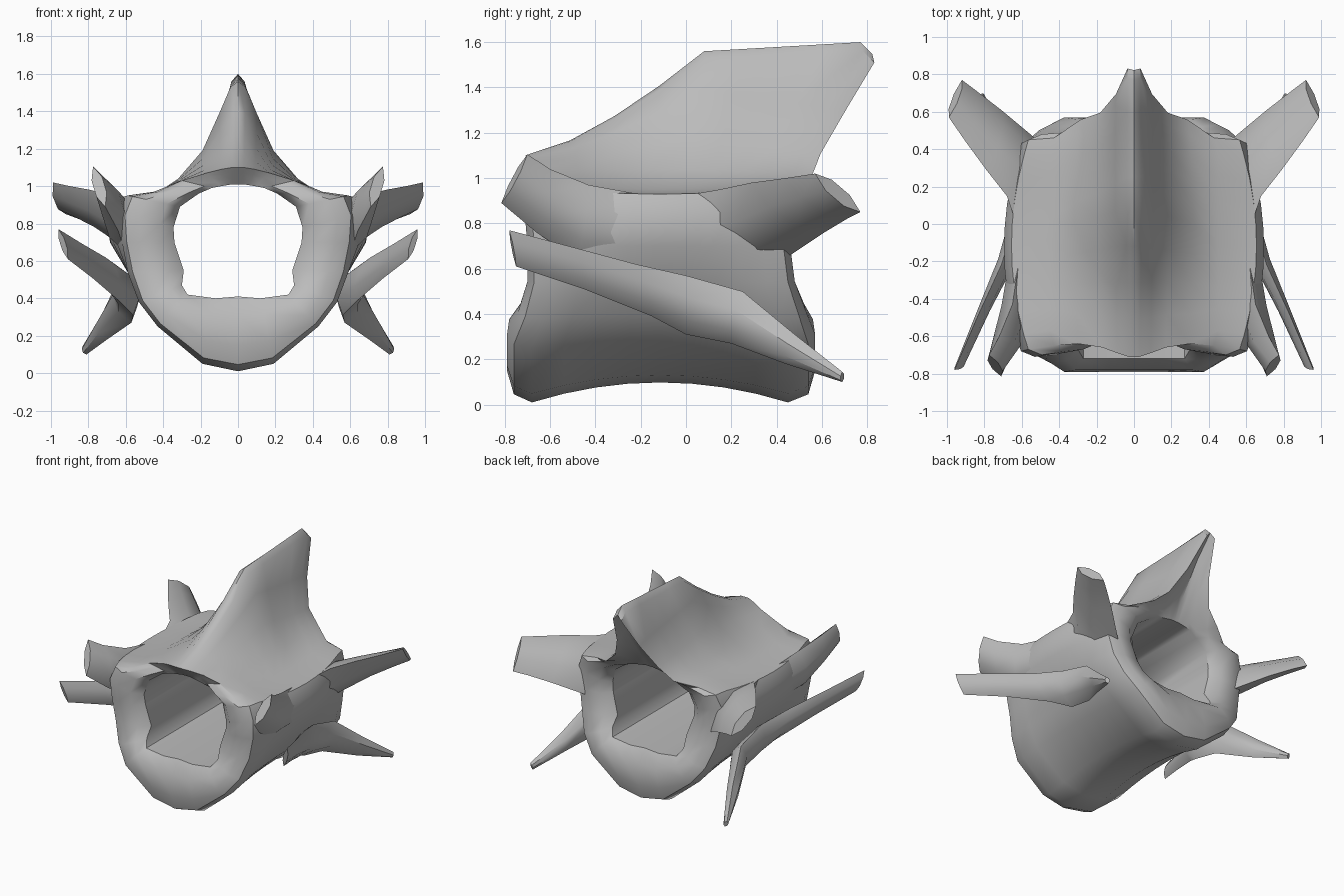
import bpy, bmesh, math
from mathutils import Vector

cube = bpy.data.objects.get("Cube")
if cube:
    bpy.data.objects.remove(cube, do_unlink=True)

bone = bpy.data.materials.new("bone_grey")
bone.use_nodes = True
bone.diffuse_color = (0.5, 0.5, 0.5, 1)
bone.node_tree.nodes["Principled BSDF"].inputs["Base Color"].default_value = (0.5, 0.5, 0.5, 1)


def loft(name, rings, closed=False, angle=40):
    """Skin a list of equal point rings; closed joins last to first."""
    bm = bmesh.new()
    rows = [[bm.verts.new(p) for p in ring] for ring in rings]
    n = len(rows[0])
    pairs = list(zip(rows, rows[1:] + rows[:1])) if closed else list(zip(rows, rows[1:]))
    for a, b in pairs:
        for i in range(n):
            j = (i + 1) % n
            bm.faces.new((a[i], a[j], b[j], b[i]))
    if not closed:
        bm.faces.new(rows[0])
        bm.faces.new(rows[-1])
    bmesh.ops.recalc_face_normals(bm, faces=bm.faces)
    mesh = bpy.data.meshes.new(name)
    bm.to_mesh(mesh)
    bm.free()
    mesh.materials.append(bone)
    obj = bpy.data.objects.new(name, mesh)
    bpy.context.collection.objects.link(obj)
    bpy.ops.object.select_all(action='DESELECT')
    obj.select_set(True)
    bpy.context.view_layer.objects.active = obj
    bpy.ops.object.shade_smooth_by_angle(angle=math.radians(angle))


def mirrored(half):
    """Complete a half ring whose first and last points lie on x = 0."""
    return half + [(-x, y, z) for x, y, z in half[-2:0:-1]]


# Ring wall: outer x, z, inner x, z, front y, back y from bottom to roof
wall = [
    (0, .01, 0, .41, -.79, .57), (.19, .05, .12, .40, -.79, .57),
    (.43, .25, .27, .42, -.79, .57), (.53, .38, .30, .47, -.74, .53),
    (.59, .54, .29, .55, -.70, .48), (.62, .70, .34, .70, -.70, .46),
    (.63, .85, .345, .78, -.71, .46), (.59, .95, .31, .89, -.70, .48),
    (.45, .97, .21, .96, -.68, .49)]

# Top spine: inner x, z, then its front, crest and back points up to the ridge
spine = [
    ((.14, .99), (.30, -.64, 1.03), (.32, .0, 1.04), (.30, .48, 1.02)),
    ((.09, 1.0), (.17, -.66, 1.07), (.19, .04, 1.19), (.19, .52, 1.12)),
    ((.06, 1.005), (.09, -.69, 1.09), (.1, .07, 1.39), (.10, .63, 1.31)),
    ((.03, 1.01), (.03, -.71, 1.1), (.04, .08, 1.53), (.035, .78, 1.56)),
    ((0, 1.01), (0, -.71, 1.1), (0, .08, 1.56), (0, .77, 1.6))]


def outer_ring(t):
    """Outer section at t along the body, pinched towards the middle."""
    pinch = 1 - (2 * t - 1) ** 2
    ring = []
    for x, z, ix, iz, yf, yb in wall:
        low = max(0, (.5 - z) / .5)
        top = -.02 if z > .9 else 0
        side = .065 if x > .55 and z > .6 else 0
        ring.append((x * (1 - .07 * pinch * low) + side * pinch,
                     (yf + .11) * (1 - t) + (yb - .12) * t,
                     z + pinch * (.09 * low + top)))
    for inner, front, crest, back in spine:
        if t < .5:
            p = Vector(front).lerp(Vector(crest), 2 * t)
            p.z = front[2] + (crest[2] - front[2]) * (2 * t) ** 1.4
        else:
            p = Vector(crest).lerp(Vector(back), 2 * t - 1)
        ring.append(tuple(p))
    return mirrored(ring)


def lip_ring(end, blend, inset):
    """Ring on an end face (0 front, 1 back), blended from outer to inner."""
    ring = [(x + (ix - x) * blend, ends[end] + (inset, -inset)[end], z + (iz - z) * blend)
            for x, z, ix, iz, *ends in wall]
    for inner, front, crest, back in spine:
        rim = Vector((inner[0], (-.63, .44)[end], inner[1]))
        p = Vector((front, back)[end]).lerp(rim, blend)
        if end:
            p.y += .1 * max(0, 1 - 2 * blend)
        ring.append(tuple(p))
    return mirrored(ring)


lips = [(.09, .03), (.35, 0), (.75, .01), (1, .07)]
loft("ring_body_with_spine",
     [outer_ring(i / 8) for i in range(9)]
     + [lip_ring(1, *lip) for lip in lips]
     + [lip_ring(0, *lip) for lip in reversed(lips)], closed=True)


def blade(name, sections):
    """Paired tapering blades; each section is upper edge, lower edge, thickness."""
    mids = [(Vector(a) + Vector(b)) / 2 for a, b, t in sections]
    for side, sign in (("left", 1), ("right", -1)):
        rings = []
        for i, (a, b, t) in enumerate(sections):
            a, b = Vector(a), Vector(b)
            along = mids[min(i + 1, len(mids) - 1)] - mids[max(i - 1, 0)]
            n = along.cross(b - a).normalized() * t
            ring = [a, a.lerp(b, .3) + n, a.lerp(b, .7) + n, b,
                    a.lerp(b, .7) - n, a.lerp(b, .3) - n]
            rings.append([(p.x * sign, p.y, p.z) for p in ring])
        loft(side + "_" + name, rings)


# Back wings sweep outwards and rearwards
blade("back_wing", [((.60, -.08, .91), (.46, .34, .62), .08), ((.68, .15, .95), (.53, .46, .66), .085),
                    ((.79, .29, .98), (.71, .61, .76), .06), ((.90, .44, 1.0), (.84, .71, .82), .045),
                    ((.99, .57, 1.02), (.92, .77, .85), .035)])

# Front wings are short and rise at the tips
blade("front_wing", [((.60, -.1, .91), (.61, -.15, .6), .05), ((.65, -.43, .97), (.60, -.48, .64), .075),
                     ((.72, -.60, 1.04), (.64, -.66, .76), .06), ((.775, -.70, 1.105), (.71, -.815, .89), .03)])

# Lower ribs run from a raised front tip to a low back tip
blade("lower_rib", [((.96, -.78, .77), (.91, -.75, .61), .015), ((.83, -.48, .69), (.78, -.45, .51), .025),
                    ((.71, -.22, .62), (.64, -.15, .39), .04), ((.64, .0, .57), (.56, .0, .31), .06),
                    ((.64, .25, .50), (.57, .2, .27), .055), ((.73, .48, .31), (.70, .44, .18), .04),
                    ((.83, .69, .145), (.81, .69, .10), .015)])
